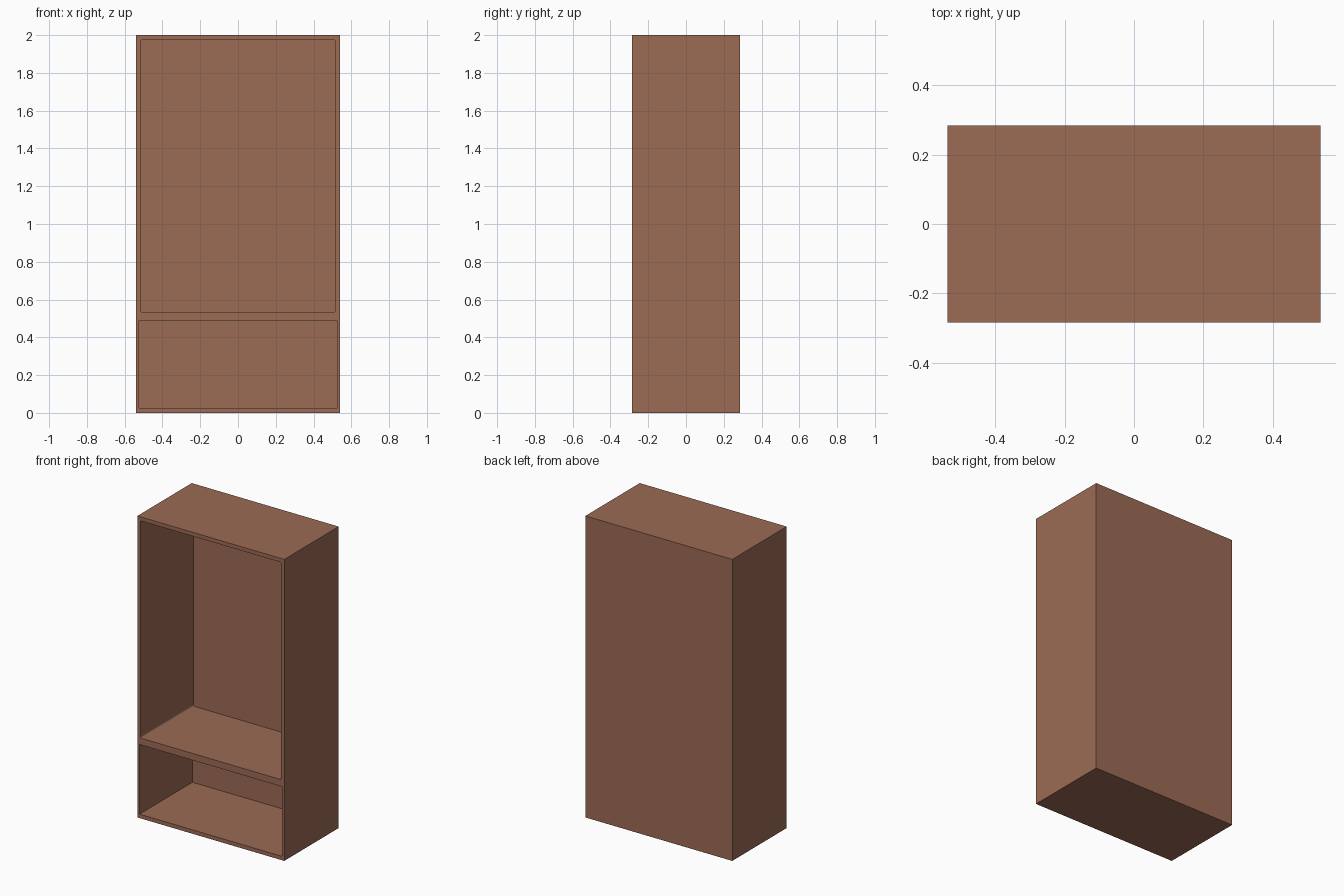
import bpy

if "Cube" in bpy.data.objects:
    bpy.data.objects.remove(bpy.data.objects["Cube"])

HALF_W, HALF_D, HEIGHT = 0.539, 0.285, 2.0
BACK = 0.016  # back panel thickness


def box(name, x0, x1, y0, y1, z0, z1):
    bpy.ops.mesh.primitive_cube_add(
        size=1, location=((x0 + x1) / 2, (y0 + y1) / 2, (z0 + z1) / 2))
    ob = bpy.context.object
    ob.name = name
    ob.scale = (x1 - x0, y1 - y0, z1 - z0)
    bpy.ops.object.transform_apply(location=True, rotation=False, scale=True)
    return ob


def round_depth_edges(ob, radius):
    # Round only the four edges that run front to back
    weights = ob.data.attributes.new("bevel_weight_edge", "FLOAT", "EDGE")
    for e in ob.data.edges:
        a, b = (ob.data.vertices[i].co for i in e.vertices)
        weights.data[e.index].value = 1.0 if abs(a.y - b.y) > 0.1 else 0.0
    mod = ob.modifiers.new("round", "BEVEL")
    mod.limit_method = "WEIGHT"
    mod.width = radius
    mod.segments = 3
    bpy.context.view_layer.objects.active = ob
    bpy.ops.object.modifier_apply(modifier=mod.name)


def carve(body, cutter):
    mod = body.modifiers.new("opening", "BOOLEAN")
    mod.operation = "DIFFERENCE"
    mod.solver = "EXACT"
    mod.object = cutter
    bpy.context.view_layer.objects.active = body
    bpy.ops.object.modifier_apply(modifier=mod.name)
    bpy.data.objects.remove(cutter, do_unlink=True)


# Cabinet body
cabinet = box("cabinet_body", -HALF_W, HALF_W, -HALF_D, HALF_D, 0, HEIGHT)

# Tall upper compartment with softly rounded corners
upper = box("upper_opening", -0.516, 0.516, -HALF_D - 0.1, HALF_D - BACK, 0.533, 1.974)
round_depth_edges(upper, 0.01)
carve(cabinet, upper)

# Low square-cornered compartment
lower = box("lower_opening", -0.523, 0.523, -HALF_D - 0.1, HALF_D - BACK, 0.026, 0.488)
carve(cabinet, lower)

# Brown wood colour
wood = bpy.data.materials.new("brown_wood")
wood.diffuse_color = (0.33, 0.145, 0.09, 1)
wood.use_nodes = True
wood.node_tree.nodes["Principled BSDF"].inputs["Base Color"].default_value = wood.diffuse_color
cabinet.data.materials.clear()
cabinet.data.materials.append(wood)
